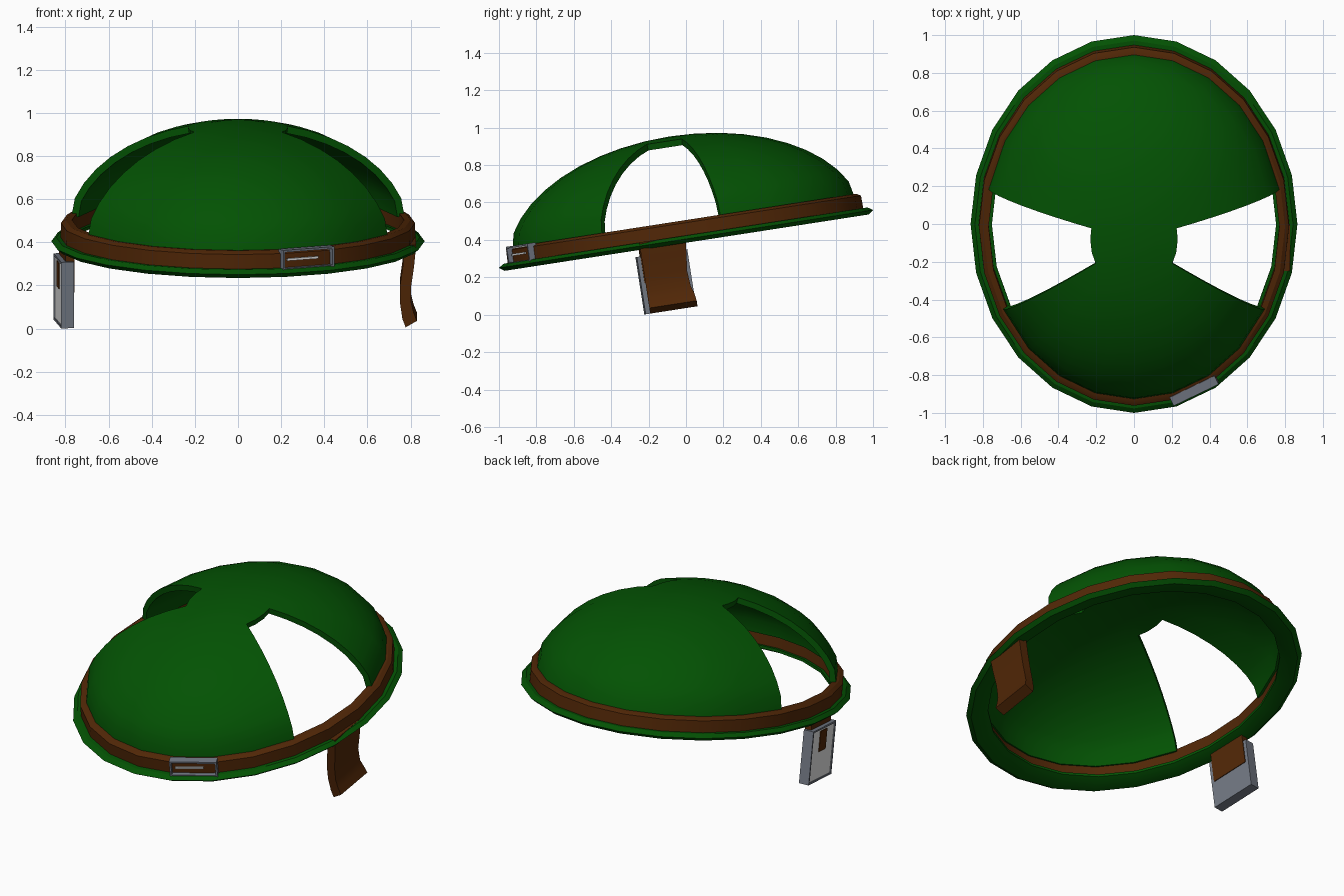
import bpy, bmesh, math
from mathutils import Matrix, Vector

if "Cube" in bpy.data.objects:
    bpy.data.objects.remove(bpy.data.objects["Cube"])

# The whole helmet leans back by a few degrees about the rim centre
TILT = Matrix.Translation((0, 0, 0.405)) @ Matrix.Rotation(math.radians(8.8), 4, 'X')
SX = 0.855  # oval: width compared with length


def material(name, rgb):
    m = bpy.data.materials.new(name)
    m.diffuse_color = (*rgb, 1)
    m.use_nodes = True
    m.node_tree.nodes["Principled BSDF"].inputs["Base Color"].default_value = m.diffuse_color
    return m


GREEN = material("dark_green", (0.001, 0.085, 0.001))
BROWN = material("leather_brown", (0.082, 0.02, 0.002))
GREY = material("steel_grey", (0.17, 0.19, 0.23))
WHITE = material("pale_metal", (0.9, 0.9, 0.9))


def smooth(ob):
    bpy.ops.object.select_all(action='DESELECT')
    ob.select_set(True)
    bpy.context.view_layer.objects.active = ob
    for mod in list(ob.modifiers):
        bpy.ops.object.modifier_apply(modifier=mod.name)
    bpy.ops.object.shade_smooth_by_angle(angle=math.radians(32))


def finish(name, bm, mats, local=Matrix(), thickness=0):
    if not thickness:
        bmesh.ops.recalc_face_normals(bm, faces=bm.faces)
    bm.transform(TILT @ local)
    me = bpy.data.meshes.new(name)
    bm.to_mesh(me)
    bm.free()
    ob = bpy.data.objects.new(name, me)
    bpy.context.collection.objects.link(ob)
    for m in mats:
        me.materials.append(m)
    if thickness:
        mod = ob.modifiers.new("thickness", 'SOLIDIFY')
        mod.thickness = thickness
        mod.offset = -1
    smooth(ob)
    return ob


def oval_ring(name, profile, mat, n=24):
    """Sweep a closed (radius, height) profile round the oval."""
    bm = bmesh.new()
    loops = []
    for i in range(n):
        a = 2 * math.pi * i / n
        loops.append([bm.verts.new((r * SX * math.cos(a), r * math.sin(a), z)) for r, z in profile])
    for i in range(n):
        p, q = loops[i], loops[(i + 1) % n]
        for j in range(len(profile)):
            k = (j + 1) % len(profile)
            bm.faces.new((p[j], q[j], q[k], p[k]))
    return finish(name, bm, [mat])


def dome():
    """Half ellipsoid with a fan-shaped opening on each side."""
    R, H, A0, A1 = 0.953, 0.555, -28.5, 12.6
    half = [{15: A1, -30: A0}.get(a, a) for a in range(-90, 91, 15)]
    azimuths = half + [180 - a for a in reversed(half[1:-1])]
    profile = [(0.924, 0.09)]
    for lat in map(math.radians, (18, 26, 34, 42, 50, 58, 66, 73.5)):
        profile.append((R * math.cos(lat), H * math.sin(lat)))
    bm = bmesh.new()
    rings = [[bm.verts.new((r * SX * math.cos(math.radians(a)), r * math.sin(math.radians(a)), z))
              for a in azimuths] for r, z in profile]
    crown = [bm.verts.new((0.5 * v.co.x, 0.5 * v.co.y, H * 0.99)) for v in rings[-1]]
    rings.append(crown)
    top = bm.verts.new((0, 0, H))
    n = len(azimuths)
    for i in range(n):
        j = (i + 1) % n
        mid = math.radians((azimuths[i] + (azimuths[j] if j else 270)) / 2)
        in_hole = A0 < math.degrees(math.asin(math.sin(mid))) < A1
        for k, (lo, hi) in enumerate(zip(rings, rings[1:])):
            # openings run from the band up to the crown
            if not (in_hole and k < len(rings) - 2):
                bm.faces.new((lo[i], lo[j], hi[j], hi[i]))
        bm.faces.new((crown[i], crown[j], top))
    loose = [v for v in bm.verts if not v.link_faces]
    bmesh.ops.delete(bm, geom=loose, context='VERTS')
    finish("helmet_dome", bm, [GREEN], thickness=0.034)


def place(center, yaw):
    return Matrix.Translation(center) @ Matrix.Rotation(math.radians(yaw), 4, 'Z')


def box(name, size, mat, local):
    bm = bmesh.new()
    bmesh.ops.create_cube(bm, size=1)
    bmesh.ops.scale(bm, vec=Vector(size), verts=bm.verts)
    return finish(name, bm, [mat], local)


def buckle(name, size, border, depth, local):
    """Box whose outward (-y) face is inset and sunk, with a pale floor."""
    bm = bmesh.new()
    bmesh.ops.create_cube(bm, size=1)
    bmesh.ops.scale(bm, vec=Vector(size), verts=bm.verts)
    bm.normal_update()
    face = min(bm.faces, key=lambda f: f.calc_center_median().y)
    bmesh.ops.inset_region(bm, faces=[face], thickness=border)
    walls = bmesh.ops.extrude_face_region(bm, geom=[face])["geom"]
    bmesh.ops.translate(bm, vec=(0, depth, 0), verts=[g for g in walls if isinstance(g, bmesh.types.BMVert)])
    floor = next(g for g in walls if isinstance(g, bmesh.types.BMFace))
    floor.material_index = 1
    if face.is_valid:
        bmesh.ops.delete(bm, geom=[face], context='FACES_ONLY')
    return finish(name, bm, [GREY, WHITE], local)


# Shell, brim and leather band
dome()
oval_ring("brim", [(0.88, 0.004), (0.93, -0.016), (0.985, -0.02), (1.012, 0.0), (0.985, 0.018),
                   (0.88, 0.02)], GREEN)
oval_ring("leather_band", [(0.9, 0.012), (0.962, 0.012), (0.96, 0.086), (0.935, 0.1), (0.9, 0.1)], BROWN)

# Buckle on the front of the band
front = place((0.318, -0.878, 0.058), 26)
buckle("band_buckle", (0.265, 0.05, 0.095), 0.014, 0.035, front)
box("band_buckle_pin", (0.16, 0.008, 0.011), WHITE, front @ Matrix.Translation((-0.025, -0.008, 0)))

# Curved chin strap, right side
path = [(0.8, 0.02, 0), (0.79, -0.08, -0.01), (0.777, -0.17, -0.02), (0.777, -0.25, -0.014),
        (0.788, -0.31, 0), (0.803, -0.35, 0.006)]
bm = bmesh.new()
T = 0.026
sections = []
for i, (x, z, y) in enumerate(path):
    lift = 0.015 if i > 3 else 0
    sections.append([bm.verts.new(c) for c in ((x - T, -0.25, z - lift), (x + T, -0.25, z + lift),
                                               (x + T, y, z + lift), (x - T, y, z - lift))])
for p, q in zip(sections, sections[1:]):
    for j in range(4):
        bm.faces.new((p[j], p[(j + 1) % 4], q[(j + 1) % 4], q[j]))
bm.faces.new(sections[0])
bm.faces.new(sections[-1])
finish("chin_strap", bm, [BROWN])

# Short strap with its buckle, left side
side = place((-0.808, -0.142, 0), -82.5)
box("short_strap", (0.235, 0.04, 0.21), BROWN, side @ Matrix.Translation((0, 0.014, -0.095)))
buckle("strap_buckle", (0.275, 0.06, 0.31), 0.014, 0.006, side @ Matrix.Translation((0, 0, -0.21)))
box("strap_end", (0.08, 0.006, 0.12), BROWN, side @ Matrix.Translation((0, -0.025, -0.135)))
